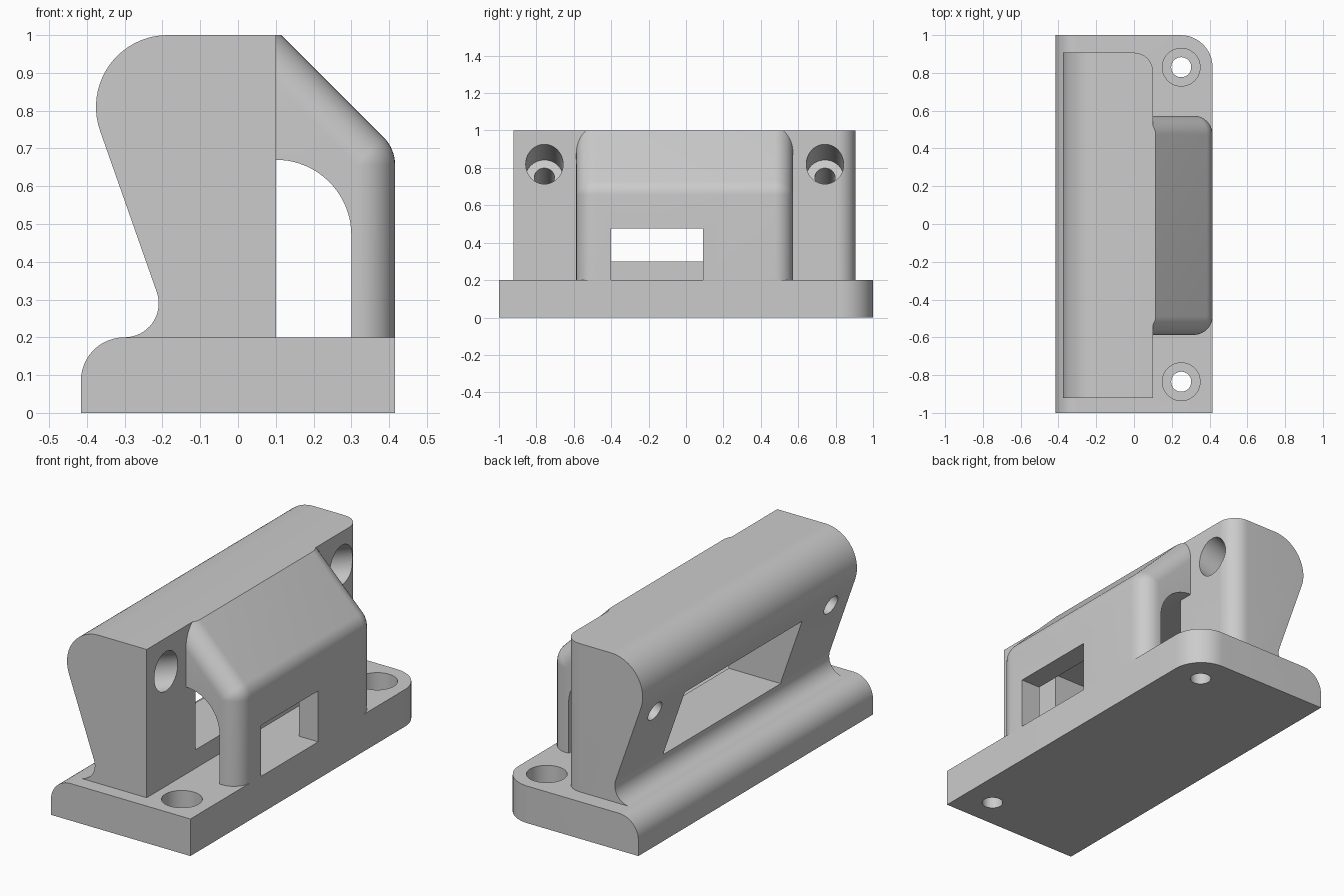
import bpy, bmesh
from math import sin, cos, radians, sqrt
from mathutils import Matrix, Vector

cube = bpy.data.objects.get("Cube")
if cube:
    bpy.data.objects.remove(cube, do_unlink=True)

GREY = 0.6
mat = bpy.data.materials.new("plain grey")
mat.use_nodes = True
mat.diffuse_color = (GREY, GREY, GREY, 1)
mat.node_tree.nodes["Principled BSDF"].inputs["Base Color"].default_value = (GREY, GREY, GREY, 1)


def make(name, bm):
    bmesh.ops.recalc_face_normals(bm, faces=bm.faces)
    mesh = bpy.data.meshes.new(name)
    bm.to_mesh(mesh)
    bm.free()
    mesh.materials.append(mat)
    ob = bpy.data.objects.new(name, mesh)
    bpy.context.collection.objects.link(ob)
    return ob


def loft(sections):
    """Skin a list of (y, xz profile) sections and cap both ends."""
    bm = bmesh.new()
    rings = [[bm.verts.new((x, y, z)) for x, z in prof] for y, prof in sections]
    n = len(rings[0])
    for a, b in zip(rings, rings[1:]):
        for i in range(n):
            j = (i + 1) % n
            bm.faces.new((a[i], a[j], b[j], b[i]))
    bm.faces.new(rings[0])
    bm.faces.new(rings[-1])
    bmesh.ops.remove_doubles(bm, verts=bm.verts, dist=1e-5)
    return bm


def arc(cx, cz, r, start, end, n):
    angles = [radians(start + (end - start) * i / n) for i in range(n + 1)]
    return [(cx + r * cos(a), cz + r * sin(a)) for a in angles]


def box(x0, x1, y0, y1, z0, z1):
    return loft([(y, [(x0, z0), (x1, z0), (x1, z1), (x0, z1)]) for y in (y0, y1)])


def round_edges(bm, rule, radius):
    edges = [e for e in bm.edges if rule(e.verts[0].co, e.verts[1].co)]
    bmesh.ops.bevel(bm, geom=edges, offset=radius, segments=12, profile=0.5, affect='EDGES')


def rod(start, end, radius):
    bm = bmesh.new()
    start, end = Vector(start), Vector(end)
    axis = end - start
    turn = axis.to_track_quat('Z', 'Y').to_matrix().to_4x4()
    bmesh.ops.create_cone(bm, cap_ends=True, segments=48, radius1=radius, radius2=radius,
                          depth=axis.length, matrix=Matrix.Translation((start + end) / 2) @ turn)
    return bm


def cut(ob, bm):
    cutter = make("cutter", bm)
    cutter.hide_render = True
    mod = ob.modifiers.new("cut", 'BOOLEAN')
    mod.operation, mod.solver, mod.object = 'DIFFERENCE', 'EXACT', cutter
    bpy.context.view_layer.objects.active = ob
    bpy.ops.object.modifier_apply(modifier=mod.name)
    bpy.data.objects.remove(cutter, do_unlink=True)


MID = -0.007          # the upper parts sit slightly off centre
HX = 0.416

# Base plate: rolled rear edge, rounded corners, counterbored holes
bm = box(-HX, HX, -1, 1, 0, 0.2)
round_edges(bm, lambda a, b: a.x > 0 and b.x > 0 and abs(a.z - b.z) > 0.1, 0.17)
round_edges(bm, lambda a, b: max(a.x, b.x) < -0.4 and min(a.z, b.z) > 0.19, 0.115)
base = make("base_plate", bm)
for y in (-0.835, 0.83):
    cut(base, rod((0.25, y, -0.1), (0.25, y, 0.3), 0.053))
    cut(base, rod((0.25, y, 0.07), (0.25, y, 0.3), 0.1))

# Upright: hooked profile with rounded front corners
hook = [(0.1, 0.2), (0.1, 1)] + arc(-0.186, 0.81, 0.19, 90, 200, 20)
hook += arc(-0.3, 0.29, 0.09, 20, -90, 16)
bm = loft([(MID - 0.914, hook), (MID + 0.914, hook)])
round_edges(bm, lambda a, b: a.x > 0.09 and b.x > 0.09 and abs(a.z - b.z) > 0.5, 0.1)
upright = make("upright", bm)
cut(upright, box(-0.6, 0.3, MID - 0.5, MID + 0.5, 0.3, 0.67))

# Tilted screw holes, square to the sloping rear face
lean = Vector((cos(radians(20)), 0, sin(radians(20))))
for side in (-1, 1):
    mouth = Vector((0.1, MID + side * 0.75, 0.82))
    cut(upright, rod(mouth - lean * 0.7, mouth + lean * 0.2, 0.054))
    cut(upright, rod(mouth - lean * 0.21, mouth + lean * 0.2, 0.1))


# Hood: sloping cover with rounded ends, lofted from inset profiles
def hood_profile(d):
    r = 0.105
    cx = HX - r
    cz = 1.115 - cx - r * sqrt(2)
    slope = 1.115 - d * sqrt(2)
    x = max(0.1, slope - 1)
    z = slope - x
    return [(0.1, 0.2), (HX - d, 0.2)] + arc(cx, cz, r - d, 0, 45, 8) + [(x, z), (0.1, z)]


ROUND, HALF = 0.1, 0.58
steps = [radians(90 * i / 10) for i in range(11)]
end = [(HALF - ROUND * (1 - cos(a)), ROUND * (1 - sin(a))) for a in steps]
sections = [(MID - y, hood_profile(d)) for y, d in end]
sections += [(MID + y, hood_profile(d)) for y, d in reversed(end)]
hood = make("hood", loft(sections))

# Arched passage behind the hood and the window in its face
arch = [(0, 0.1), (0.3, 0.1)] + arc(0.1, 0.47, 0.2, 0, 90, 20) + [(0, 0.67)]
cut(hood, loft([(-0.8, arch), (0.8, arch)]))
cut(hood, box(0.2, 0.5, -0.4, 0.09, 0.1, 0.475))

# Smooth shading with crisp edges
bpy.ops.object.select_all(action='DESELECT')
for ob in (base, upright, hood):
    ob.select_set(True)
bpy.context.view_layer.objects.active = base
bpy.ops.object.shade_smooth_by_angle(angle=radians(30))
